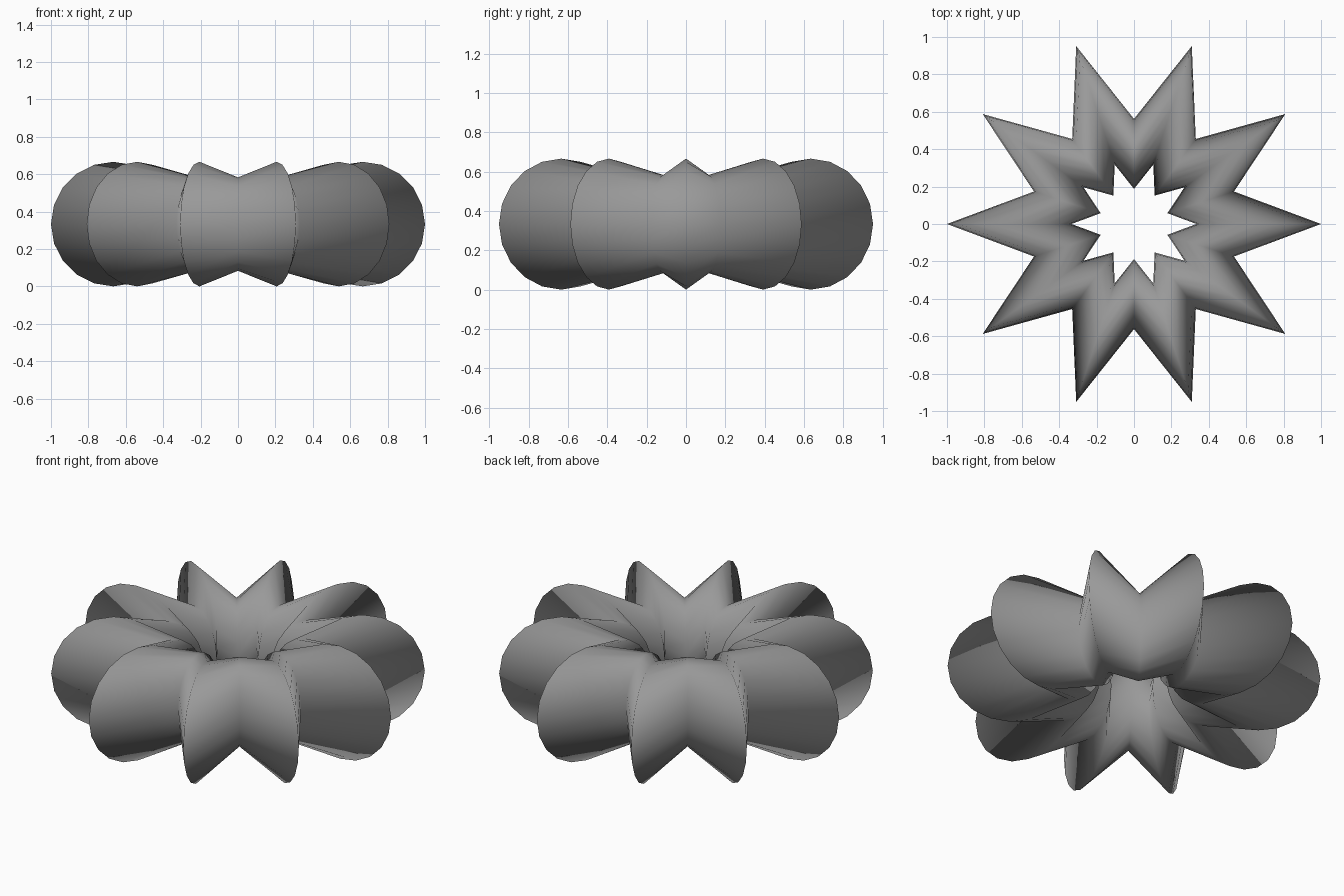
import bpy
import bmesh
from math import cos, sin, pi

cube = bpy.data.objects.get("Cube")
if cube:
    bpy.data.objects.remove(cube, do_unlink=True)

POINTS = 10         # star tips
SIDES = 20          # sides of each cross-section
RING, TUBE = 0.667, 0.333
VALLEY_XY, VALLEY_Z = 0.562, 0.75

grey = bpy.data.materials.new("plain grey")
grey.use_nodes = True
colour = (0.32, 0.32, 0.32, 1)
grey.diffuse_color = colour
grey.node_tree.nodes["Principled BSDF"].inputs["Base Color"].default_value = colour

# Star-shaped ring: a torus whose every other cross-section is pulled inward
bm = bmesh.new()
rings = []
for i in range(POINTS * 2):
    angle = pi * i / POINTS
    flat, tall = (VALLEY_XY, VALLEY_Z) if i % 2 else (1, 1)
    ring = []
    for j in range(SIDES):
        turn = 2 * pi * j / SIDES
        radius = (RING + TUBE * cos(turn)) * flat
        height = TUBE + TUBE * sin(turn) * tall
        ring.append(bm.verts.new((radius * cos(angle), radius * sin(angle), height)))
    rings.append(ring)

# Skin between neighbouring cross-sections
for i, a in enumerate(rings):
    b = rings[(i + 1) % len(rings)]
    for j in range(SIDES):
        k = (j + 1) % SIDES
        bm.faces.new((a[j], b[j], b[k], a[k])).smooth = True

mesh = bpy.data.meshes.new("star_ring")
bm.to_mesh(mesh)
bm.free()
mesh.materials.append(grey)
star = bpy.data.objects.new("star_ring", mesh)
bpy.context.collection.objects.link(star)
